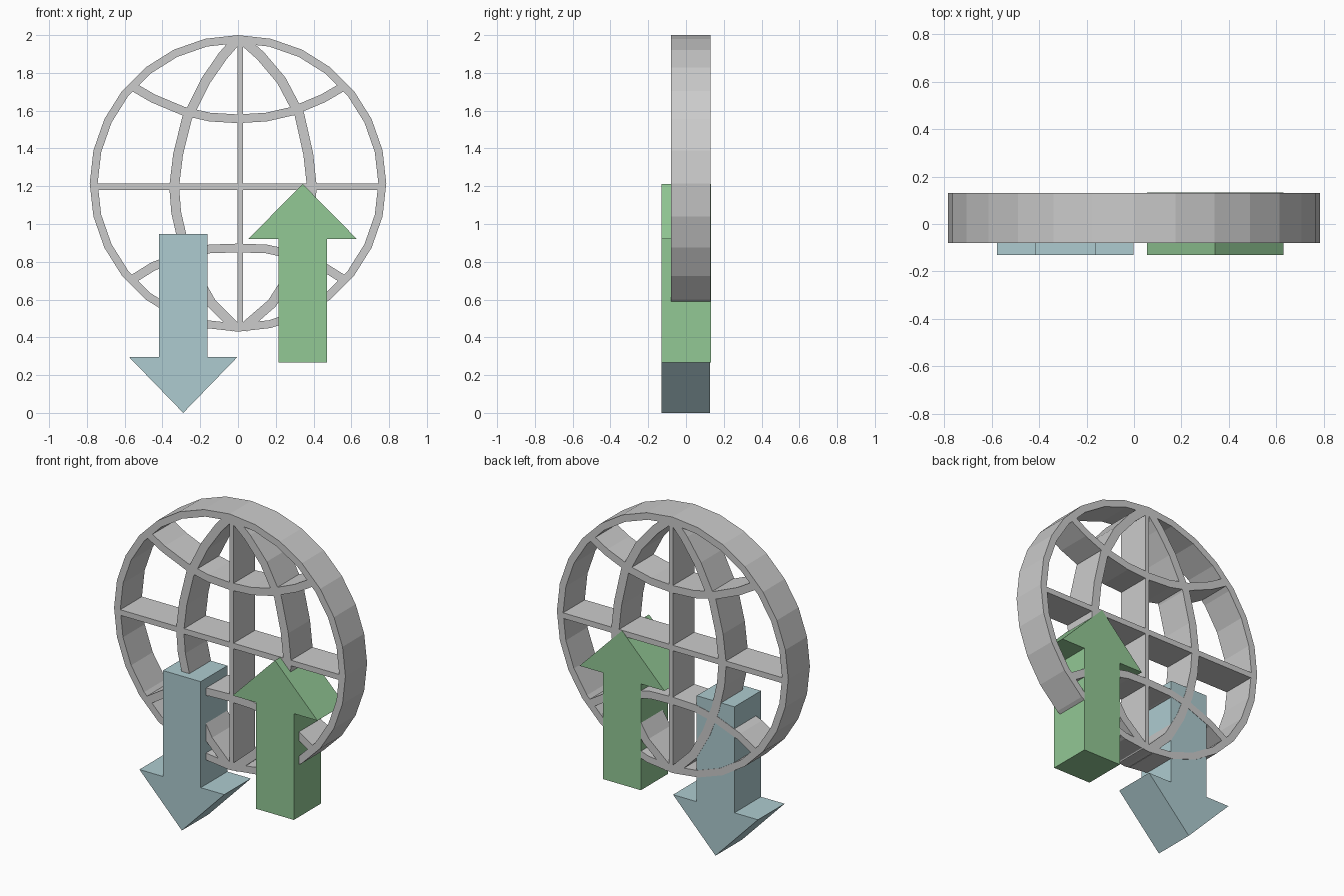
import bpy, bmesh, math
from mathutils import Vector

if "Cube" in bpy.data.objects:
    bpy.data.objects.remove(bpy.data.objects["Cube"])

Y0, Y1 = -0.08, 0.13      # globe depth range
CZ, R = 1.215, 0.785      # globe centre height and outer radius


def material(name, rgb):
    m = bpy.data.materials.new(name)
    m.diffuse_color = (*rgb, 1)
    m.use_nodes = True
    m.node_tree.nodes["Principled BSDF"].inputs["Base Color"].default_value = m.diffuse_color
    return m


def finish(bm, name, mat=None):
    bmesh.ops.recalc_face_normals(bm, faces=bm.faces)
    me = bpy.data.meshes.new(name)
    bm.to_mesh(me)
    bm.free()
    ob = bpy.data.objects.new(name, me)
    bpy.context.collection.objects.link(ob)
    if mat:
        me.materials.append(mat)
    return ob


def band(name, pts, width, closed=False):
    """Rectangular strip of given width swept along x/z points, full globe depth."""
    p = [Vector(q) for q in pts]
    n = len(p)
    bm = bmesh.new()
    loops = []
    for i in range(n):
        a = p[(i - 1) % n] if closed or i > 0 else p[i]
        b = p[(i + 1) % n] if closed or i < n - 1 else p[i]
        t = (b - a).normalized()
        o = Vector((-t.y, t.x)) * width / 2
        l, r = p[i] + o, p[i] - o
        loops.append([bm.verts.new(c) for c in (
            (l.x, Y0, l.y), (r.x, Y0, r.y), (r.x, Y1, r.y), (l.x, Y1, l.y))])
    for i in range(n if closed else n - 1):
        A, B = loops[i], loops[(i + 1) % n]
        for k in range(4):
            j = (k + 1) % 4
            bm.faces.new((A[k], A[j], B[j], B[k]))
    if not closed:
        bm.faces.new(loops[0])
        bm.faces.new(loops[-1])
    return finish(bm, name)


def arrow(name, cx, tail, neck, tip, back, mat):
    """Extruded block arrow pointing along z."""
    s, h = 0.128, 0.288
    prof = [(-s, tail), (s, tail), (s, neck), (h, neck), (0, tip), (-h, neck), (-s, neck)]
    bm = bmesh.new()
    f = bm.faces.new([bm.verts.new((cx + x, -0.13, z)) for x, z in prof])
    ext = bmesh.ops.extrude_face_region(bm, geom=[f])["geom"]
    bmesh.ops.translate(bm, vec=(0, back + 0.13, 0),
                        verts=[g for g in ext if isinstance(g, bmesh.types.BMVert)])
    return finish(bm, name, mat)


# outer rim
rim_w, N = 0.042, 28
rc = R - rim_w / 2
band("globe_rim", [(rc * math.cos(2 * math.pi * i / N), CZ + rc * math.sin(2 * math.pi * i / N))
                   for i in range(N)], rim_w, True)

# straight axis and equator
band("globe_axis", [(0.012, 0.45), (0.012, 1.98)], 0.027)
band("globe_equator", [(-0.76, 1.197), (0.76, 1.197)], 0.034)

# curved meridians
band("meridian_left", [(-0.01, 1.97), (-0.08, 1.89), (-0.17, 1.76), (-0.27, 1.56), (-0.317, 1.37),
                       (-0.338, 1.197), (-0.327, 1.06), (-0.29, 0.90), (-0.23, 0.74),
                       (-0.14, 0.58), (-0.01, 0.45)], 0.052)
band("meridian_right", [(0.03, 1.97), (0.12, 1.89), (0.23, 1.76), (0.325, 1.58), (0.372, 1.37),
                        (0.391, 1.197), (0.38, 1.06), (0.34, 0.88), (0.27, 0.72),
                        (0.18, 0.58), (0.03, 0.45)], 0.052)

# curved parallels
half = [(0.57, 1.735), (0.45, 1.665), (0.29, 1.598), (0.15, 1.566), (0, 1.557)]
band("parallel_upper", [(-x, z) for x, z in half] + half[-2::-1], 0.046)
half = [(0.57, 0.70), (0.45, 0.775), (0.29, 0.838), (0.15, 0.868), (0, 0.873)]
band("parallel_lower", [(-x, z) for x, z in half] + half[-2::-1], 0.046)

# transfer arrows
arrow("down_arrow", -0.29, 0.947, 0.297, 0.0, 0.128, material("blue", (0.42, 0.60, 0.63)))
arrow("up_arrow", 0.342, 0.268, 0.92, 1.212, 0.132, material("green", (0.29, 0.58, 0.30)))
